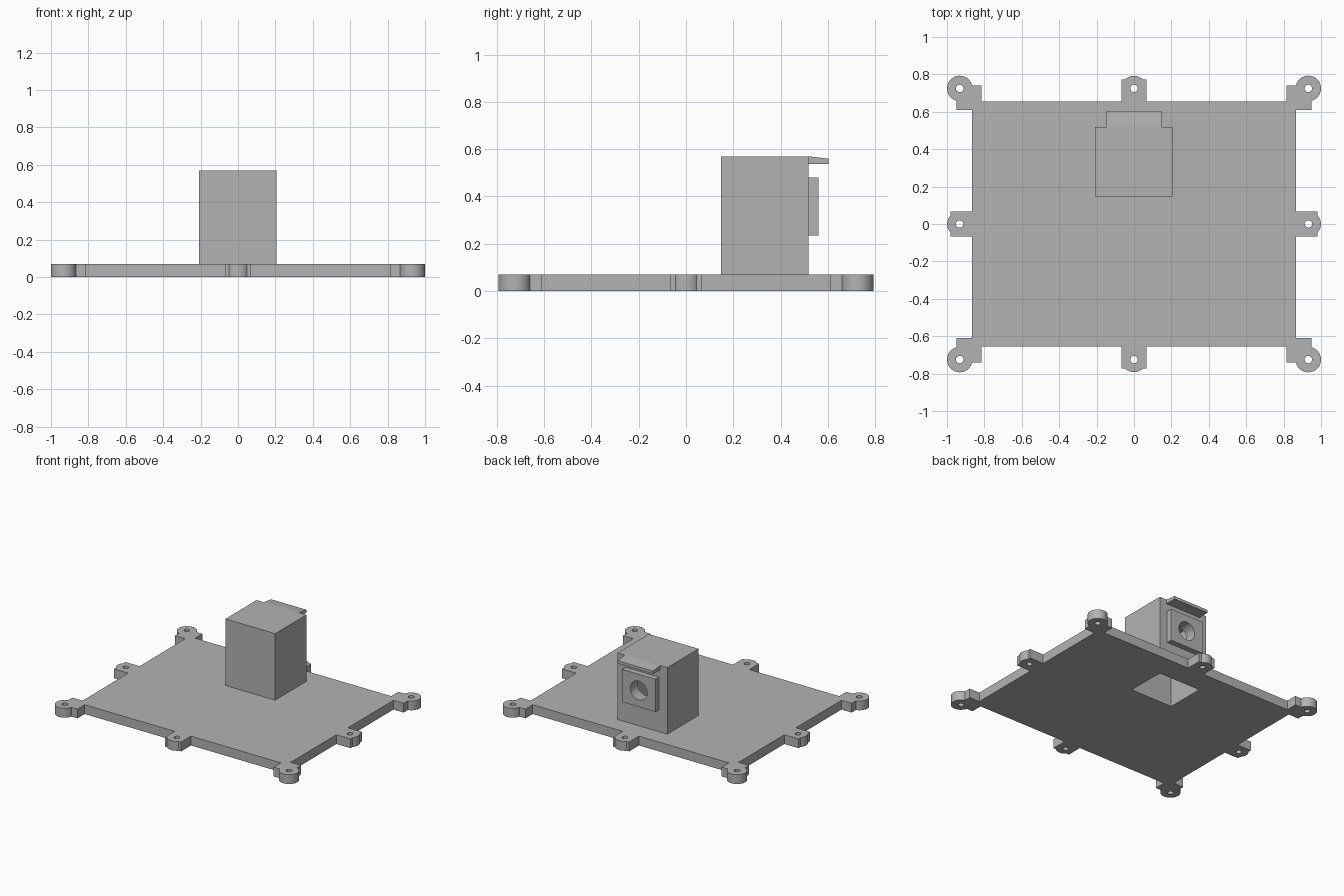
import bpy
import bmesh
from mathutils import Matrix

old = bpy.data.objects.get("Cube")
if old:
    bpy.data.objects.remove(old, do_unlink=True)

grey = bpy.data.materials.new("plain grey")
grey.use_nodes = True
COLOUR = (0.45, 0.45, 0.45, 1)
grey.diffuse_color = COLOUR
grey.node_tree.nodes["Principled BSDF"].inputs["Base Color"].default_value = COLOUR

THICK = 0.07


def finish(name, bm):
    bmesh.ops.recalc_face_normals(bm, faces=bm.faces[:])
    mesh = bpy.data.meshes.new(name)
    bm.to_mesh(mesh)
    bm.free()
    mesh.materials.append(grey)
    obj = bpy.data.objects.new(name, mesh)
    bpy.context.collection.objects.link(obj)
    return obj


def box(name, x0, x1, y0, y1, z0, z1):
    bm = bmesh.new()
    bmesh.ops.create_cube(bm, size=1)
    bmesh.ops.scale(bm, vec=(x1 - x0, y1 - y0, z1 - z0), verts=bm.verts[:])
    bmesh.ops.translate(bm, vec=((x0 + x1) / 2, (y0 + y1) / 2, (z0 + z1) / 2), verts=bm.verts[:])
    return finish(name, bm)


def cylinder(name, centre, radius, depth, axis="Z"):
    turn = Matrix.Rotation(1.5707963, 4, "X") if axis == "Y" else Matrix()
    bm = bmesh.new()
    bmesh.ops.create_cone(bm, cap_ends=True, segments=40, radius1=radius, radius2=radius,
                          depth=depth, matrix=Matrix.Translation(centre) @ turn)
    return finish(name, bm)


def combine(target, tool, operation):
    """Apply a boolean and discard the tool."""
    tool.hide_render = True
    mod = target.modifiers.new("cut", "BOOLEAN")
    mod.operation = operation
    mod.solver = "EXACT"
    mod.object = tool
    bpy.context.view_layer.objects.active = target
    bpy.ops.object.modifier_apply(modifier=mod.name)
    bpy.data.objects.remove(tool, do_unlink=True)


def cavity():
    return box("cavity_cutter", -0.18, 0.17, 0.18, 0.475, -0.05, 0.535)


# Base plate
plate = box("base_plate", -0.865, 0.865, -0.655, 0.655, 0, THICK)

# Mounting ears: corner webs and mid-side tabs, each with a round boss
BX, BY, R = 0.932, 0.725, 0.068
for sx in (-1, 0, 1):
    for sy in (-1, 0, 1):
        if sx == 0 and sy == 0:
            continue
        if sx and sy:
            xs, ys = (0.815 * sx, 0.95 * sx), (0.61 * sy, 0.74 * sy)
        elif sx:
            xs, ys = (0.8 * sx, 0.982 * sx), (-R, R)
        else:
            xs, ys = (-R, R), (0.6 * sy, 0.772 * sy)
        web = box("web", min(xs), max(xs), min(ys), max(ys), 0, THICK)
        combine(plate, web, "UNION")
        centre = (BX * sx, BY * sy, THICK / 2)
        # mid-side bosses are a hair slimmer than their tabs
        radius = R if sx and sy else R - 0.001
        combine(plate, cylinder("boss", centre, radius, THICK), "UNION")

# Screw holes
for sx in (-1, 0, 1):
    for sy in (-1, 0, 1):
        if sx or sy:
            hole = cylinder("screw_hole", (BX * sx, BY * sy, THICK / 2), 0.02, 0.3)
            combine(plate, hole, "DIFFERENCE")
combine(plate, cavity(), "DIFFERENCE")

# Hollow housing, open through the plate
housing = box("housing", -0.208, 0.205, 0.148, 0.518, THICK, 0.57)

# Raised square frame around the round opening on the back
frame = box("opening_frame", -0.14, 0.14, 0.49, 0.56, 0.235, 0.48)
combine(housing, frame, "UNION")
combine(housing, cavity(), "DIFFERENCE")
combine(housing, cylinder("round_opening", (0, 0.52, 0.358), 0.07, 0.2, "Y"), "DIFFERENCE")

# Sloped hood above the opening
bm = bmesh.new()
profile = [(0.518, 0.538), (0.603, 0.538), (0.603, 0.56), (0.518, 0.57)]
face = bm.faces.new([bm.verts.new((-0.148, y, z)) for y, z in profile])
side = bmesh.ops.extrude_face_region(bm, geom=[face])["geom"]
bmesh.ops.translate(bm, vec=(0.294, 0, 0), verts=[v for v in side if isinstance(v, bmesh.types.BMVert)])
hood = finish("hood", bm)

# Smooth round walls, sharp edges kept
for obj in (plate, housing):
    bpy.ops.object.select_all(action="DESELECT")
    obj.select_set(True)
    bpy.context.view_layer.objects.active = obj
    bpy.ops.object.shade_smooth_by_angle()
